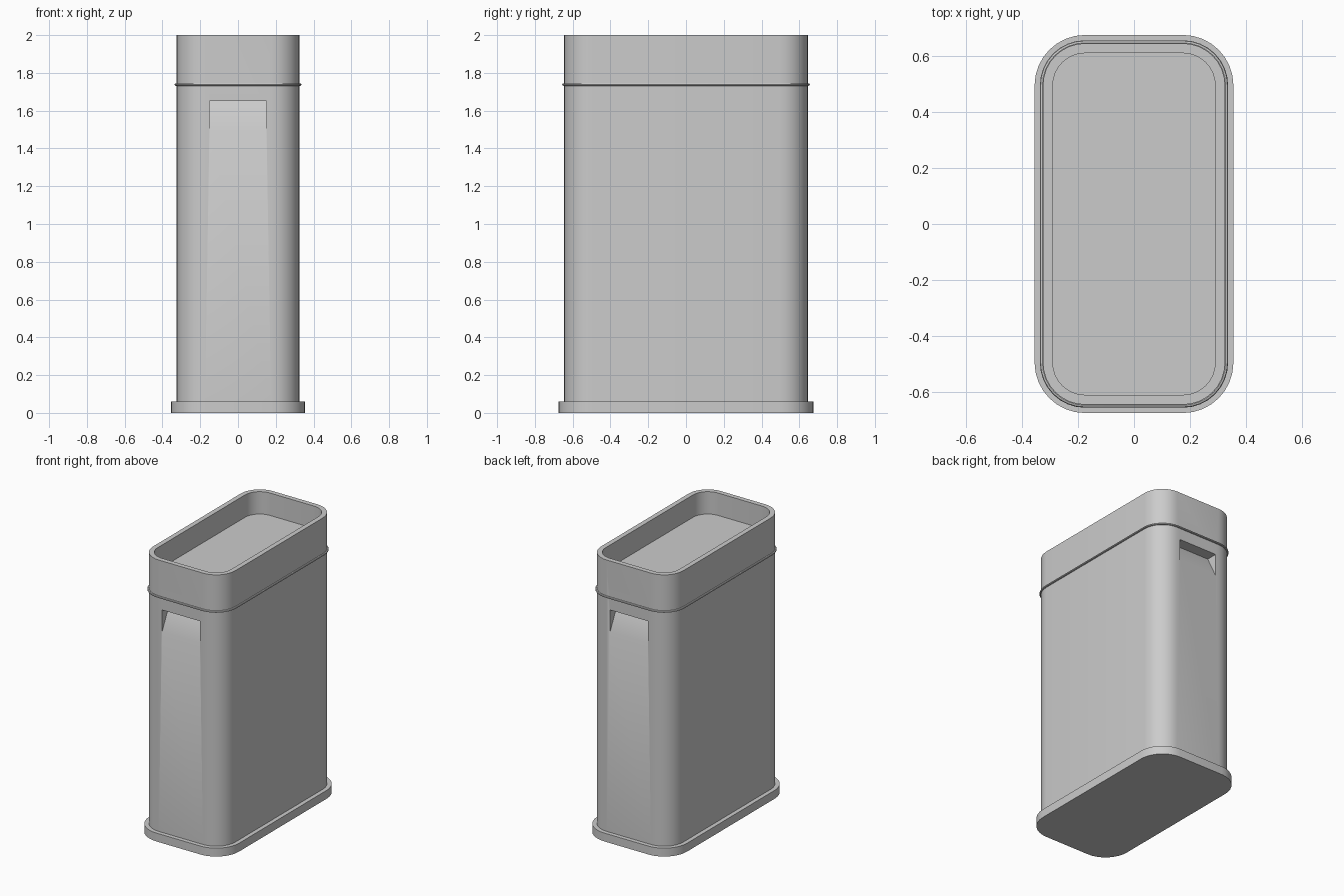
import bpy, bmesh, math

if "Cube" in bpy.data.objects:
    bpy.data.objects.remove(bpy.data.objects["Cube"])

CORE_X, CORE_Y = 0.175, 0.495   # straight core shared by every rounded outline
SEG = 8                         # segments per rounded corner


def outline(r, z):
    """Rounded rectangle: the core offset outwards by r."""
    pts = []
    for i, (sx, sy) in enumerate([(1, 1), (-1, 1), (-1, -1), (1, -1)]):
        for k in range(SEG + 1):
            a = math.pi / 2 * (i + k / SEG)
            pts.append((sx * CORE_X + r * math.cos(a), sy * CORE_Y + r * math.sin(a), z))
    return pts


def loft(name, profile, closed=False):
    """Sweep an (offset, z) profile around the rounded outline."""
    bm = bmesh.new()
    rings = [[bm.verts.new(p) for p in outline(r, z)] for r, z in profile]
    pairs = list(zip(rings, rings[1:]))
    if closed:
        pairs.append((rings[-1], rings[0]))
    else:
        bm.faces.new(rings[0][::-1])
        bm.faces.new(rings[-1])
    n = len(rings[0])
    for a, b in pairs:
        for i in range(n):
            j = (i + 1) % n
            bm.faces.new((a[i], a[j], b[j], b[i]))
    return finish(name, bm)


def finish(name, bm):
    bmesh.ops.recalc_face_normals(bm, faces=bm.faces)
    me = bpy.data.meshes.new(name)
    bm.to_mesh(me)
    bm.free()
    ob = bpy.data.objects.new(name, me)
    bpy.context.collection.objects.link(ob)
    return ob


def smooth(ob):
    bpy.ops.object.select_all(action='DESELECT')
    ob.select_set(True)
    bpy.context.view_layer.objects.active = ob
    bpy.ops.object.shade_smooth_by_angle(angle=math.radians(30))


# Plinth
base = loft("base", [(0.18, 0), (0.18, 0.06)])

# Body with shallow tray in the top
body = loft("body", [(0.15, 0.06), (0.15, 2.0), (0.115, 2.0), (0.115, 1.84)])

# Thin bead marking the lid seam
bead = loft("seam_bead", [(0.152 + 0.009 * math.cos(t * math.pi / 4),
                           1.738 + 0.007 * math.sin(t * math.pi / 4)) for t in range(8)], closed=True)

# Wedge-shaped grip recesses on both narrow ends
for side, tag in ((-1, "front"), (1, "back")):
    bm = bmesh.new()
    face = 0.645
    section = [(face + 0.05, 1.39), (face + 0.05, 1.65), (face - 0.08, 1.65), (face, 1.49)]
    ends = [[bm.verts.new((x, side * y, z)) for y, z in section] for x in (-0.15, 0.15)]
    bm.faces.new(ends[0])
    bm.faces.new(ends[1][::-1])
    for i in range(4):
        j = (i + 1) % 4
        bm.faces.new((ends[0][i], ends[1][i], ends[1][j], ends[0][j]))
    cutter = finish(tag + "_grip_cutter", bm)
    cutter.hide_render = True
    cutter.display_type = 'WIRE'
    mod = body.modifiers.new(tag + "_grip", 'BOOLEAN')
    mod.operation = 'DIFFERENCE'
    mod.solver = 'EXACT'
    mod.object = cutter
    # apply the cut, then drop the cutter
    bpy.context.view_layer.objects.active = body
    bpy.ops.object.modifier_apply(modifier=mod.name)
    bpy.data.objects.remove(cutter)

for ob in (base, body, bead):
    smooth(ob)
